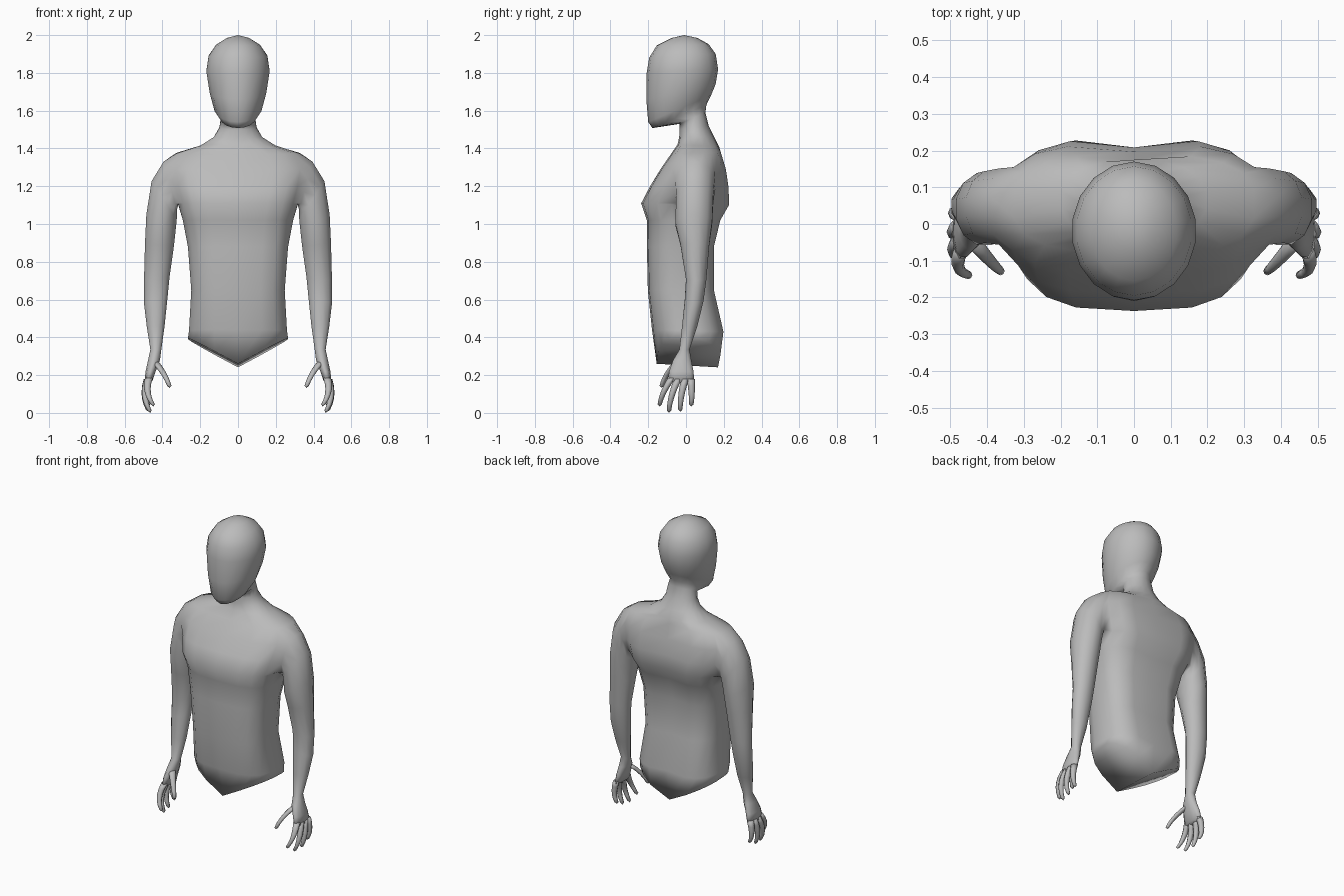
import bpy, bmesh, math
from mathutils import Vector

if "Cube" in bpy.data.objects:
    bpy.data.objects.remove(bpy.data.objects["Cube"])

grey = bpy.data.materials.new("mid grey")
grey.diffuse_color = (0.5, 0.5, 0.5, 1)
grey.use_nodes = True
grey.node_tree.nodes["Principled BSDF"].inputs["Base Color"].default_value = grey.diffuse_color
N = 18  # points around trunk


def spow(v, e):
    return math.copysign(abs(v) ** e, v)


def trunk_ring(bm, yf, zf, yb, zb, w, e, rise=0.0, groove=1.0):
    """Superellipse ring from a front point (yf, zf) to a back point (yb, zb)."""
    ring = []
    for j in range(N):
        a = math.tau * j / N
        x = w * spow(math.sin(a), e)
        t = (1 - spow(math.cos(a), e)) / 2
        if j == N // 2:
            t *= groove
        ring.append(bm.verts.new((x, yf + (yb - yf) * t,
                                  zf + (zb - zf) * t + rise * abs(x))))
    return ring


def skin(bm, a, b):
    n = len(a)
    for i in range(n):
        bm.faces.new((a[i], a[(i + 1) % n], b[(i + 1) % n], b[i]))


def cap(bm, ring, point):
    v = bm.verts.new(point)
    for i in range(len(ring)):
        bm.faces.new((ring[i], ring[(i + 1) % len(ring)], v))


def finish(bm, name):
    bmesh.ops.recalc_face_normals(bm, faces=bm.faces)
    me = bpy.data.meshes.new(name)
    bm.to_mesh(me)
    bm.free()
    me.shade_smooth()
    me.materials.append(grey)
    ob = bpy.data.objects.new(name, me)
    bpy.context.collection.objects.link(ob)
    return ob


# Trunk, neck and head: yf, zf, yb, zb, half width, squareness
TRUNK = [
    (-.155, .26, .19, .24, .268, .72, .54),
    (-.18, .44, .206, .43, .262, .68),
    (-.202, .65, .155, .65, .25, .68),
    (-.207, .88, .155, .88, .268, .68),
    (-.207, 1.02, .19, 1.02, .295, .68),
    (-.237, 1.11, .237, 1.10, .32, .66),
    (-.19, 1.20, .234, 1.19, .345, .64),
    (-.135, 1.29, .218, 1.29, .36, .64),
    (-.08, 1.37, .19, 1.38, .33, .7),
    (-.045, 1.42, .175, 1.41, .20, .85),
    (-.036, 1.46, .15, 1.46, .13, 1),
    (-.034, 1.50, .12, 1.52, .10, 1),
    (-.035, 1.53, .103, 1.59, .092, 1),
    (-.178, 1.508, .108, 1.63, .098, 1),
    (-.20, 1.54, .132, 1.68, .126, 1),
    (-.21, 1.66, .157, 1.74, .152, 1),
    (-.208, 1.80, .17, 1.82, .17, 1),
    (-.195, 1.88, .157, 1.90, .158, 1),
    (-.155, 1.945, .12, 1.952, .118, 1),
    (-.075, 1.985, .06, 1.985, .06, 1),
]
ROW, COL = 5, 3          # lower front corner of the 3 x 3 arm opening
bm = bmesh.new()
rings = [trunk_ring(bm, *r, groove=.94 if i < 9 else 1) if len(r) == 7
         else trunk_ring(bm, *r, 0, .94 if i < 9 else 1) for i, r in enumerate(TRUNK)]
for r in range(len(rings) - 1):
    for j in range(N):
        k = j if j < N // 2 else N - 1 - j
        if ROW <= r < ROW + 3 and COL <= k < COL + 3:
            continue
        n = (j + 1) % N
        bm.faces.new((rings[r][j], rings[r][n], rings[r + 1][n], rings[r + 1][j]))
cap(bm, rings[-1], (0, -.01, 2.0))

# Underside, front-to-back strips
b = rings[0]
for j in range(4):
    for s in (1, -1):
        bm.faces.new([b[(s * q) % N] for q in (j, j + 1, 8 - j, 9 - j)])

# Arms down to the palms: inner x, z, outer x, z, y min, y max
ARM = [
    (.322, 1.07, .395, 1.335, -.06, .155),
    (.322, 1.02, .46, 1.23, -.055, .147),
    (.328, .96, .488, 1.05, -.06, .142),
    (.337, .88, .495, .90, -.032, .126),
    (.36, .72, .50, .70, -.002, .11),
    (.37, .62, .50, .58, -.008, .095),
    (.387, .46, .485, .46, -.022, .062),
    (.405, .335, .465, .335, -.036, .02),
    (.412, .28, .477, .28, -.07, .03),
    (.435, .22, .49, .22, -.092, .042),
    (.452, .17, .496, .165, -.098, .046),
]
for s in (1, -1):
    g = lambda r, c: rings[ROW + r][(s * (COL + c)) % N]
    loop = ([g(3, c) for c in range(3)] + [g(r, 3) for r in (3, 2, 1)]
            + [g(0, c) for c in (3, 2, 1)] + [g(r, 0) for r in range(3)])
    for xi, zi, xo, zo, y0, y1 in ARM:
        new = []
        for i in range(12):
            a = math.radians(-45 + 30 * i)
            t = (1 + math.cos(a)) / 2
            new.append(bm.verts.new((s * (xi + (xo - xi) * t),
                                     (y0 + y1) / 2 + (y1 - y0) / 2 * math.sin(a),
                                     zi + (zo - zi) * t)))
        skin(bm, loop, new)
        loop = new
    cap(bm, loop, (s * .475, -.026, .155))
finish(bm, "body")

# Fingers and thumb: base, knuckle, tip
FINGERS = [
    ((.472, -.075, .185), (.478, -.118, .11), (.448, -.14, .04)),
    ((.476, -.042, .18), (.492, -.076, .09), (.465, -.09, .006)),
    ((.478, -.005, .18), (.494, -.025, .09), (.474, -.03, .012)),
    ((.478, .026, .18), (.49, .03, .10), (.474, .028, .04)),
    ((.44, -.045, .27), (.392, -.10, .205), (.362, -.13, .138)),
]
bm = bmesh.new()
for s in (1, -1):
    for f in FINGERS:
        p0, p1, p2 = (Vector((s * x, y, z)) for x, y, z in f)
        prev = None
        for k in range(6):
            t = k / 5 * .96
            # curve bent through the knuckle
            c = p1 * 2 - (p0 + p2) / 2
            p = p0 * (1 - t) ** 2 + c * 2 * t * (1 - t) + p2 * t * t
            rad = .021 - .010 * t
            ring = [bm.verts.new(p + Vector((math.cos(a) * rad, math.sin(a) * rad, 0)))
                    for a in (math.tau * i / 8 for i in range(8))]
            if prev:
                skin(bm, prev, ring)
            else:
                cap(bm, ring, p)
            prev = ring
        cap(bm, prev, p2 - Vector((0, 0, .006)))
finish(bm, "fingers")
